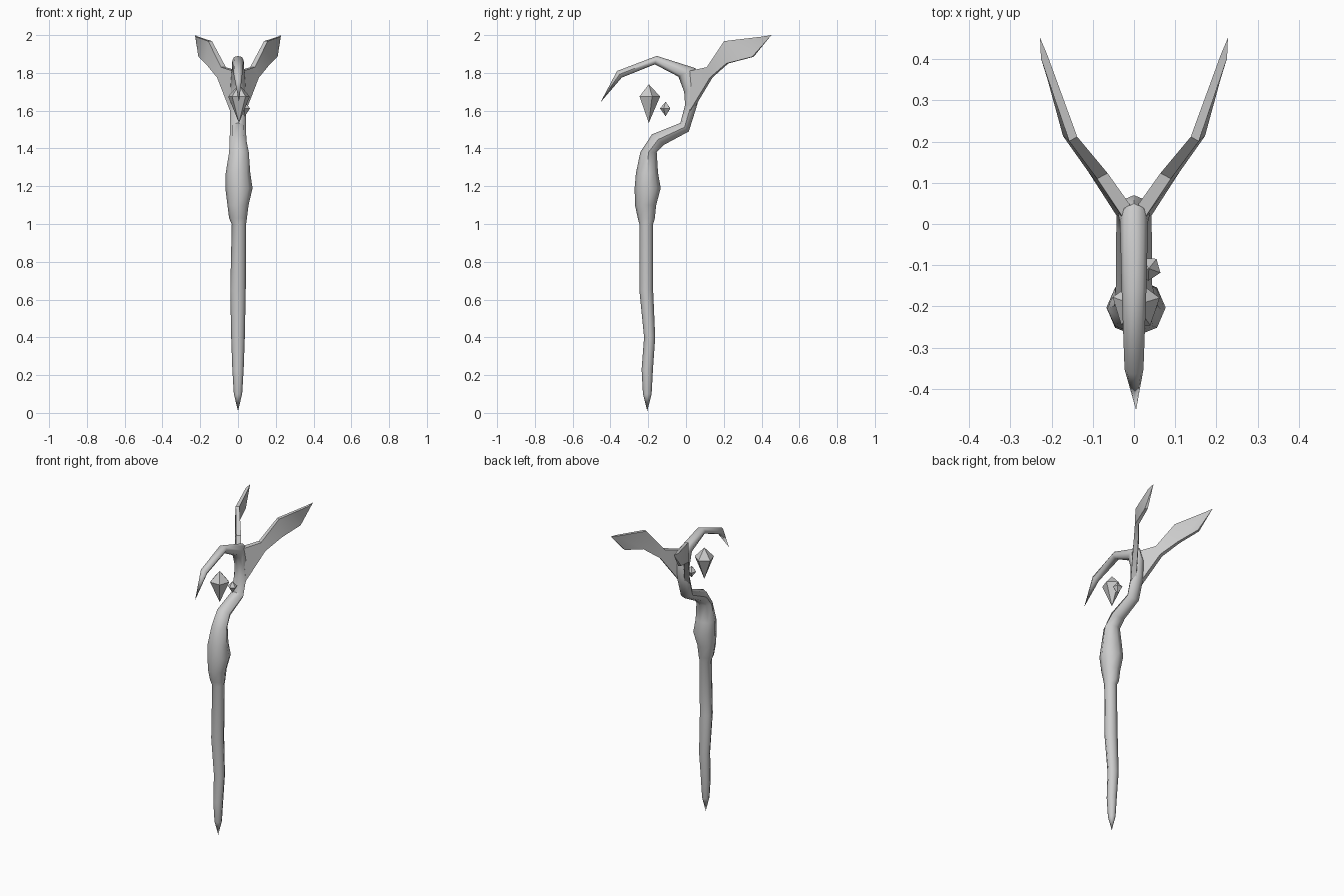
import bpy, bmesh, math
from mathutils import Vector

cube = bpy.data.objects.get("Cube")
if cube:
    bpy.data.objects.remove(cube)

grey = bpy.data.materials.new("plain grey")
grey.use_nodes = True
colour = (0.6, 0.6, 0.6, 1)
grey.diffuse_color = colour
grey.node_tree.nodes["Principled BSDF"].inputs["Base Color"].default_value = colour


def loft(name, rings, start=None, end=None, smooth=50):
    """Skin a list of equal point rings, closing the ends to a tip or a cap."""
    bm = bmesh.new()
    loops = [[bm.verts.new(p) for p in ring] for ring in rings]
    n = len(loops[0])
    for a, b in zip(loops, loops[1:]):
        for i in range(n):
            j = (i + 1) % n
            bm.faces.new((a[i], a[j], b[j], b[i]))
    for loop, tip in ((loops[0], start), (loops[-1], end)):
        if tip is None:
            bm.faces.new(loop)
        else:
            v = bm.verts.new(tip)
            for i in range(n):
                bm.faces.new((loop[i], loop[(i + 1) % n], v))
    bmesh.ops.recalc_face_normals(bm, faces=bm.faces)
    mesh = bpy.data.meshes.new(name)
    bm.to_mesh(mesh)
    bm.free()
    mesh.materials.append(grey)
    obj = bpy.data.objects.new(name, mesh)
    bpy.context.collection.objects.link(obj)
    if smooth:
        bpy.ops.object.select_all(action='DESELECT')
        bpy.context.view_layer.objects.active = obj
        obj.select_set(True)
        bpy.ops.object.shade_smooth_by_angle(angle=math.radians(smooth))
    return obj


def oval(front, back, half, x=0, n=8):
    """Ring spanning two (y, z) points, with a half width across x."""
    f, b = Vector((x, *front)), Vector((x, *back))
    mid, arm = (f + b) / 2, (f - b) / 2
    turn = [2 * math.pi * i / n for i in range(n)]
    return [mid + arm * math.cos(t) + Vector((half * math.sin(t), 0, 0)) for t in turn]


# Straight shaft and knobbly grip: height, front y, back y, half width, x shift
shaft = [
    (0.10, -0.228, -0.182, 0.022, 0), (0.23, -0.235, -0.175, 0.03, 0),
    (0.40, -0.222, -0.163, 0.036, 0), (0.65, -0.247, -0.174, 0.041, 0),
    (1.00, -0.247, -0.174, 0.038, 0.005), (1.03, -0.255, -0.165, 0.047, 0),
    (1.10, -0.27, -0.158, 0.056, 0), (1.19, -0.272, -0.134, 0.072, 0.005),
    (1.27, -0.265, -0.148, 0.065, 0), (1.38, -0.242, -0.155, 0.052, 0.005),
]
rings = [oval((f, z), (b, z), w, x) for z, f, b, w, x in shaft]

# Crooked neck rolling over into the forward hook
neck = [
    ((-0.18, 1.475), (-0.115, 1.42), 0.044), ((-0.03, 1.535), (0.015, 1.49), 0.043),
    ((-0.005, 1.63), (0.062, 1.64), 0.043), ((-0.01, 1.70), (0.07, 1.745), 0.04),
    ((-0.04, 1.78), (0.05, 1.825), 0.034), ((-0.165, 1.845), (-0.155, 1.89), 0.03),
    ((-0.34, 1.775), (-0.365, 1.81), 0.023),
]
rings += [oval(*r) for r in neck]
loft("staff", rings, (0, -0.205, 0.01), (0.005, -0.452, 1.645))

# Pair of bladed prongs: upper edge, lower edge, half thickness
blade = [
    ((0.015, 0.02, 1.81), (0.025, 0.03, 1.60), 0.02),
    ((0.08, 0.115, 1.83), (0.095, 0.135, 1.775), 0.018),
    ((0.15, 0.205, 1.968), (0.16, 0.22, 1.85), 0.014),
    ((0.22, 0.405, 1.992), (0.2, 0.355, 1.885), 0.011),
]
for side, label in ((1, "left"), (-1, "right")):
    across = Vector((0.88, -0.47, 0))
    sections = []
    for top, low, t in blade:
        top, low = Vector(top), Vector(low)
        ring = [top - across * t, top + across * t * 0.6,
                low + across * t, low - across * t * 0.6]
        sections.append([Vector((p.x * side, p.y, p.z)) for p in ring])
    loft(label + "_prong", sections, None, (0.228 * side, 0.452, 2.0), 30)


# Floating faceted crystals
def crystal(name, x, y, z, radius, up, down, n, phase):
    ring = [(x + radius * math.cos(phase + 2 * math.pi * i / n),
             y + radius * math.sin(phase + 2 * math.pi * i / n), z) for i in range(n)]
    loft(name, [ring], (x, y, z + up), (x, y, z - down), 0)


def remove_caps(name):
    pass


crystal("large_crystal", 0.005, -0.197, 1.675, 0.06, 0.065, 0.14, 5, 0.3)
crystal("small_crystal", 0.036, -0.108, 1.612, 0.03, 0.035, 0.042, 5, 0.9)
